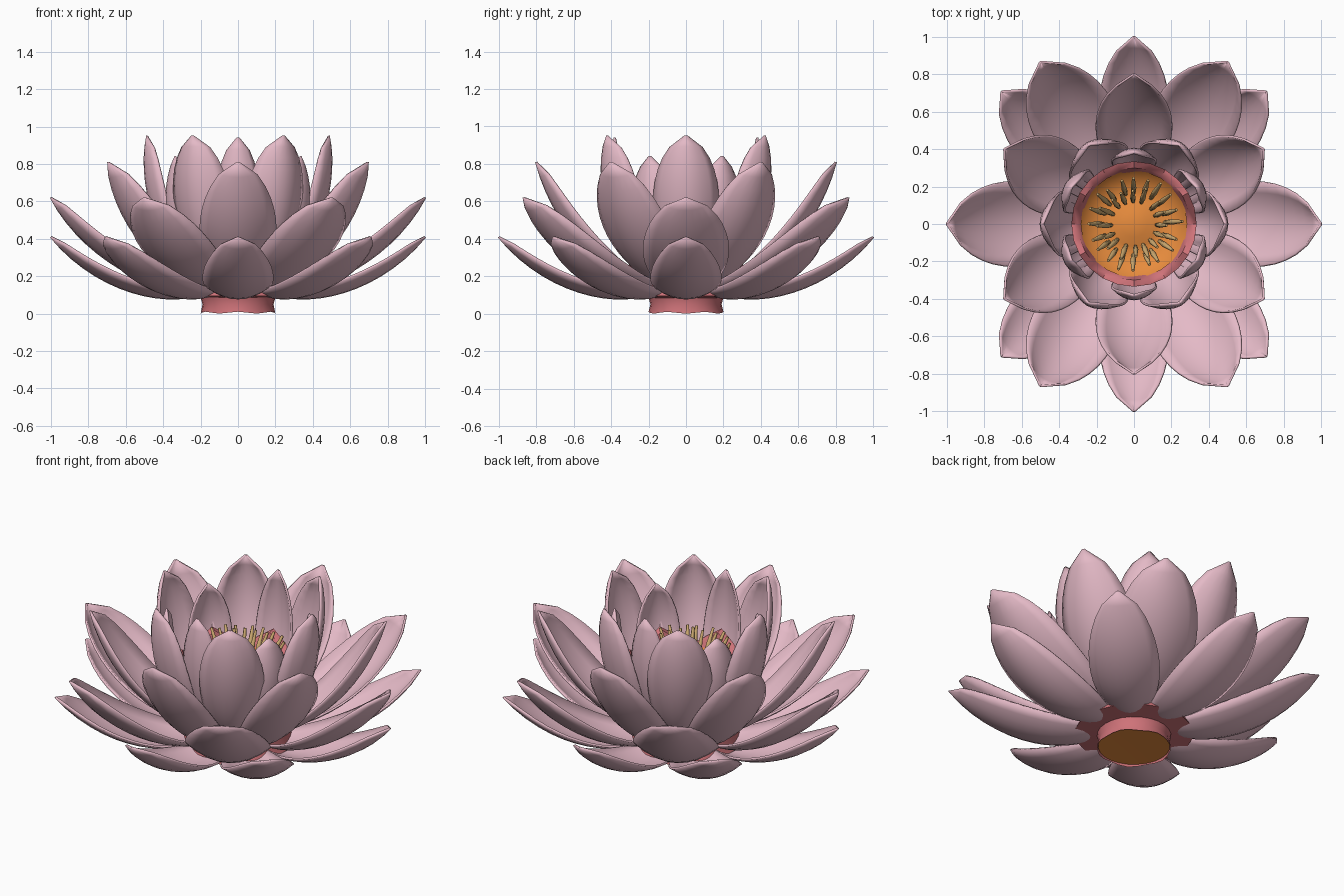
import bpy, bmesh, math, random
from mathutils import Vector, Matrix

random.seed(4)
if "Cube" in bpy.data.objects:
    bpy.data.objects.remove(bpy.data.objects["Cube"], do_unlink=True)


def material(name, rgb):
    m = bpy.data.materials.new(name)
    m.use_nodes = True
    m.diffuse_color = (*rgb, 1)
    m.node_tree.nodes["Principled BSDF"].inputs["Base Color"].default_value = (*rgb, 1)
    return m


PINK = material("petal pink", (0.78, 0.49, 0.57))
RED = material("rose red", (0.62, 0.17, 0.19))
ORANGE = material("orange", (0.86, 0.28, 0.05))
GOLD = material("stamen gold", (0.64, 0.42, 0.17))


def finish(name, bm, mat, thickness=0, angle=50):
    mesh = bpy.data.meshes.new(name)
    bmesh.ops.recalc_face_normals(bm, faces=bm.faces)
    bm.to_mesh(mesh)
    bm.free()
    mesh.materials.append(mat)
    ob = bpy.data.objects.new(name, mesh)
    bpy.context.collection.objects.link(ob)
    bpy.ops.object.select_all(action='DESELECT')
    ob.select_set(True)
    bpy.context.view_layer.objects.active = ob
    bpy.ops.object.shade_smooth_by_angle(angle=math.radians(angle))
    if thickness:
        mod = ob.modifiers.new("thickness", 'SOLIDIFY')
        mod.thickness = thickness
        mod.offset = 0


def rib_point(pts, t):
    # Smooth cubic through four evenly spaced midrib points
    total = Vector((0, 0))
    for i, p in enumerate(pts):
        k = 1
        for j in range(4):
            if j != i:
                k *= (3 * t - j) / (i - j)
        total += Vector(p) * k
    return total


def add_petal(bm, angle, pts, width, cup, rows=14, cols=8):
    turn = Matrix.Rotation(angle, 3, 'Z')
    grid = []
    for i in range(rows + 1):
        t = i / rows
        p = rib_point(pts, t)
        d = (rib_point(pts, t + 0.01) - rib_point(pts, t - 0.01)).normalized()
        u = 0.12 + 0.88 * t
        w = max(width * u * (1 - u) ** 0.62 / 0.345, 0.004)
        row = []
        for j in range(cols + 1):
            s = 2 * j / cols - 1
            lift = cup * w * s * s
            row.append(bm.verts.new(turn @ Vector((p.x - d.y * lift, w * s, p.y + d.x * lift))))
        grid.append(row)
    for a, b in zip(grid, grid[1:]):
        for j in range(cols):
            bm.faces.new((a[j], a[j + 1], b[j + 1], b[j]))


def petal_ring(name, angles, pts, width, cup):
    bm = bmesh.new()
    for a in angles:
        add_petal(bm, math.radians(a), pts, width, cup)
    finish(name, bm, PINK, 0.012)


def lathe(name, profile, mat, sides):
    # Each profile point is radius, height, and height of the six lobes
    bm = bmesh.new()
    angles = [math.tau * k / sides for k in range(sides)]
    rings = [[bm.verts.new((r * math.cos(a), r * math.sin(a), z - lobe * math.cos(6 * a)))
              for a in angles] for r, z, lobe in profile]
    for a, b in zip(rings, rings[1:]):
        for k in range(sides):
            n = (k + 1) % sides
            bm.faces.new((a[k], a[n], b[n], b[k]))
    bmesh.ops.remove_doubles(bm, verts=bm.verts, dist=0.0005)
    finish(name, bm, mat)


# Petals, from the lowest ring to the innermost
sixths = range(0, 360, 60)
between = range(30, 390, 60)
petal_ring("lowest_petals", range(0, 360, 45),
           [(0.17, 0.115), (0.42, 0.085), (0.72, 0.18), (1.0, 0.41)], 0.19, 0.35)
petal_ring("outer_petals", sixths,
           [(0.15, 0.12), (0.46, 0.16), (0.77, 0.34), (1.0, 0.62)], 0.23, 0.4)
petal_ring("middle_petals", between,
           [(0.18, 0.12), (0.43, 0.25), (0.65, 0.48), (0.8, 0.81)], 0.205, 0.45)
petal_ring("upper_petals", sixths,
           [(0.18, 0.14), (0.38, 0.36), (0.485, 0.66), (0.485, 0.95)], 0.175, 0.55)
petal_ring("inner_petals", [30, 150, 210, 330],
           [(0.2, 0.15), (0.36, 0.36), (0.42, 0.6), (0.385, 0.84)], 0.13, 0.5)
petal_ring("inner_end_petals", [90, 270],
           [(0.2, 0.15), (0.34, 0.38), (0.4, 0.65), (0.38, 0.94)], 0.12, 0.5)

# Red stem socket, flared collar and lobed cup
lathe("cup", [(0.2, 0.005, 0.005), (0.19, 0.05, 0), (0.2, 0.085, 0), (0.32, 0.095, 0),
              (0.3, 0.14, 0), (0.31, 0.35, 0), (0.335, 0.55, 0.06), (0.3, 0.54, 0.06),
              (0.275, 0.47, 0)], RED, 24)

# Orange seed head and the orange cap under the stem
lathe("seed_head", [(0.285, 0.5, 0), (0.25, 0.46, 0), (0.17, 0.43, 0), (0.12, 0.44, 0),
                    (0.07, 0.46, 0), (0, 0.465, 0)], ORANGE, 24)
lathe("stem_cap", [(0, 0.02, 0), (0.194, 0.014, 0), (0.194, 0.03, 0), (0, 0.035, 0)], ORANGE, 24)

# Two rings of curved, tapering stamens
curve = bpy.data.curves.new("stamens", 'CURVE')
curve.dimensions = '3D'
curve.bevel_depth = 0.015
curve.bevel_resolution = 1
curve.resolution_u = 4
curve.use_fill_caps = True
curve.materials.append(GOLD)
for count, base, tip, top in ((16, 0.12, 0.19, 0.66), (20, 0.165, 0.25, 0.65)):
    for k in range(count):
        a = math.tau * (k + random.uniform(-0.2, 0.2)) / count
        reach = tip + random.uniform(-0.02, 0.015)
        path = [(base, 0.43), ((base + reach) / 2 - 0.01, 0.55), (reach, top)]
        spline = curve.splines.new('BEZIER')
        spline.bezier_points.add(len(path) - 1)
        for bp, (r, z), size in zip(spline.bezier_points, path, (0.7, 1, 0.5)):
            bp.co = (r * math.cos(a), r * math.sin(a), z)
            bp.radius = size
            bp.handle_left_type = bp.handle_right_type = 'AUTO'
bpy.context.collection.objects.link(bpy.data.objects.new("stamens", curve))
